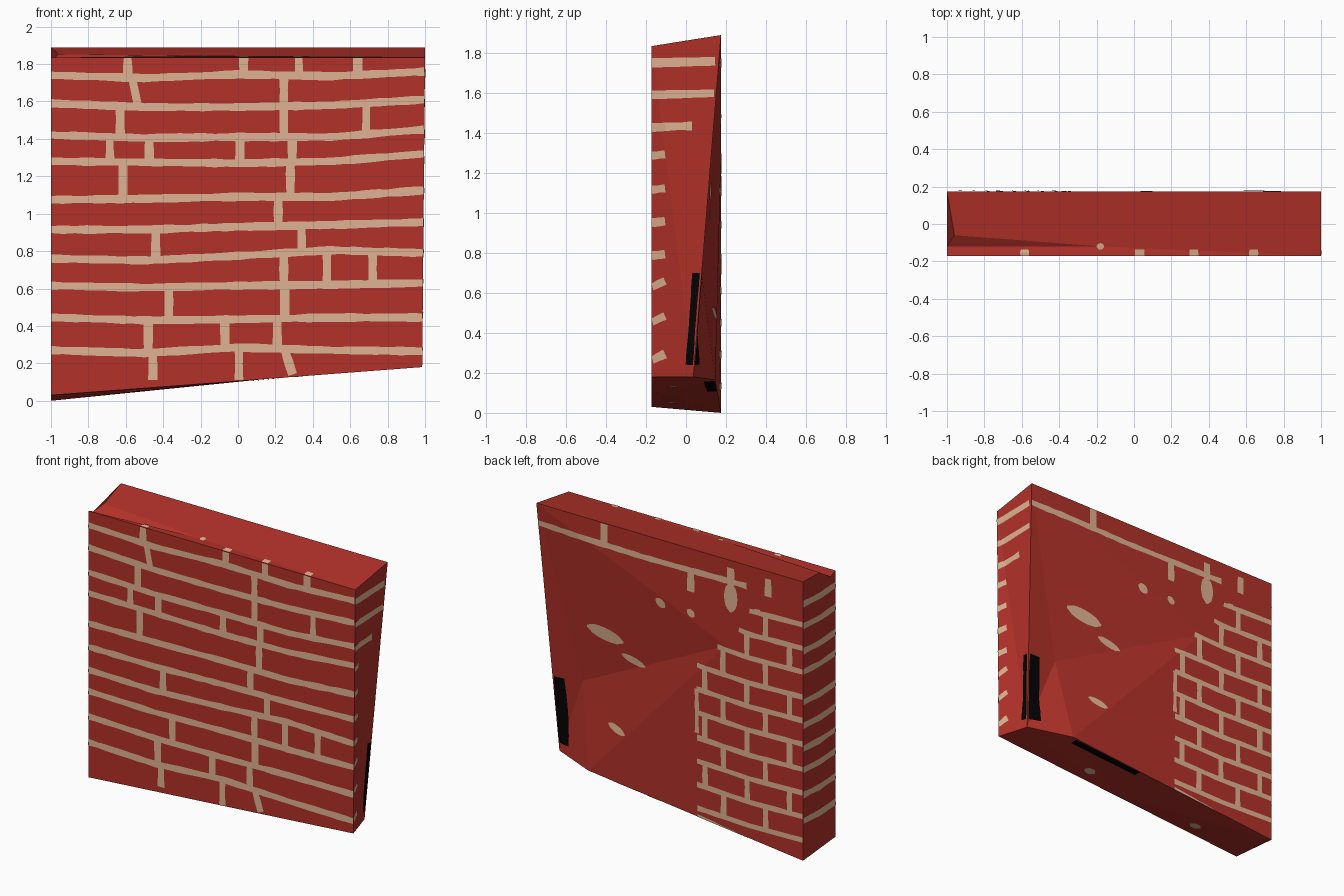
import bpy, bmesh, random
from mathutils import Vector
from mathutils.bvhtree import BVHTree

if "Cube" in bpy.data.objects:
    bpy.data.objects.remove(bpy.data.objects["Cube"])

random.seed(4)


def material(name, rgb):
    m = bpy.data.materials.new(name)
    m.diffuse_color = (*rgb, 1)
    m.use_nodes = True
    m.node_tree.nodes["Principled BSDF"].inputs["Base Color"].default_value = m.diffuse_color
    return m


BRICK = material("brick red", (0.45, 0.031, 0.022))
MORTAR = material("mortar tan", (0.74, 0.45, 0.29))
BLACK = material("hole black", (0.001, 0.001, 0.001))


def make_object(name, bm, mat):
    me = bpy.data.meshes.new(name)
    bm.to_mesh(me)
    me.materials.append(mat)
    ob = bpy.data.objects.new(name, me)
    bpy.context.collection.objects.link(ob)
    return ob


# Wall slab: slanted base, hollowed back corner, small step in the top
P = {
    'tlf': (-1, -.172, 1.835), 'trf': (1, -.172, 1.835),
    'trb': (1, .175, 1.89), 'tlb': (-1, .175, 1.89),
    'blf': (-1, -.172, .03), 'bmf': (0, -.172, .105), 'brf': (.985, -.172, .18),
    'blb': (-1, .175, 0), 'bmb': (.63, .147, .165), 'chip': (.923, .037, .18),
    'peak': (.723, .075, .72), 'mid': (-.42, .175, 1.3),
    'g2': (-1, -.12, 1.812), 'g3': (-.18, -.12, 1.843), 'dent': (-.96, -.06, 1.853),
}
FACES = ["tlf blf bmf brf trf", "tlf g2 dent tlb blb blf", "trf brf chip", "trf chip trb",
         "trb chip peak", "trb peak mid", "peak bmb mid", "peak chip bmb",
         "trb mid tlb", "mid blb tlb", "mid bmb blb",
         "tlf trf g3 g2", "g2 g3 dent", "trf trb g3", "g3 trb tlb", "g3 tlb dent",
         "blf blb bmf", "bmf blb bmb", "bmf bmb chip", "bmf chip brf"]
wall = bmesh.new()
vs = {k: wall.verts.new(c) for k, c in P.items()}
for f in FACES:
    wall.faces.new([vs[k] for k in f.split()])
bmesh.ops.recalc_face_normals(wall, faces=wall.faces)
make_object("brick_wall", wall, BRICK)
bmesh.ops.triangulate(wall, faces=wall.faces)
tree = BVHTree.FromBMesh(wall)

# For each side: outward direction and placing of flat (u, v) coordinates
SIDES = {
    'front': (Vector((0, -1, 0)), lambda u, v: Vector((u, -.172, v))),
    'back': (Vector((0, 1, 0)), lambda u, v: Vector((u, .175, v))),
    'right': (Vector((1, 0, 0)), lambda u, v: Vector((1, u, v))),
    'left': (Vector((-1, 0, 0)), lambda u, v: Vector((-1, u, v))),
    'top': (Vector((0, 0, 1)), lambda u, v: Vector((u, v, 1.86))),
    'under': (Vector((0, 0, -1)), lambda u, v: Vector((u, v, .1))),
}


def project(side, p):
    out, place = SIDES[side]
    q = place(*p)
    hit = tree.ray_cast(q + out, -out)[0]
    if hit is None or (hit - q).length > .4:
        hit = tree.find_nearest(q)[0]
    return hit + out * .003


def ribbon(bm, side, pts, width, shape=None):
    """Painted strip along pts, laid onto one side of the wall."""
    path = [Vector(pts[0])]
    for a, b in zip(pts, pts[1:]):
        a, b = Vector(a), Vector(b)
        n = max(6 if shape else 2, int((b - a).length / .06))
        path += [a.lerp(b, (i + 1) / n) for i in range(n)]
    prev = None
    for i, p in enumerate(path):
        d = (path[min(i + 1, len(path) - 1)] - path[max(i - 1, 0)]).normalized()
        side_dir = Vector((-d.y, d.x))
        w = width / 2 * random.uniform(.87, 1.13)
        if shape == 'blob':
            t = 2 * i / (len(path) - 1) - 1
            w = width / 2 * max(.15, (1 - t * t) ** .5)
        pair = [bm.verts.new(project(side, p + side_dir * s)) for s in (w, -w)]
        if prev:
            f = bm.faces.new((prev[0], prev[1], pair[1], pair[0]))
            f.normal_update()
            if f.normal.dot(SIDES[side][0]) < 0:
                f.normal_flip()
        prev = pair


# Front mortar: bed lines at x = -1, -.5, 0, .5, 1
ROWS = [(1.74, 1.725, 1.745, 1.735, 1.76), (1.59, 1.57, 1.57, 1.58, 1.61),
        (1.42, 1.405, 1.41, 1.41, 1.45), (1.28, 1.275, 1.27, 1.28, 1.32),
        (1.075, 1.08, 1.09, 1.09, 1.125), (.915, .915, .93, .94, .955),
        (.76, .75, .775, .805, .79), (.615, .605, .615, .62, .63),
        (.445, .43, .435, .445, .445), (.27, .255, .285, .27, .265)]
JOINTS = [(-.59, .03, .325, .64), (-.55, .245), (-.63, .245, .685),
          (-.685, -.475, .01, .29), (-.615, .28), (.215,), (-.44, .34),
          (.245, .475, .72), (-.37, .25), (-.48, -.07, .21), (-.455, .005, .27)]
# Joints that lean: (course, joint) -> half lean
LEAN = {(1, 0): .016, (10, 2): .022}


def row_z(i, x):
    if i < 0:
        return 1.832
    if i >= len(ROWS):
        return .14 if x > .1 else .11
    k = min(3, int((x + 1) * 2))
    t = (x + 1) * 2 - k
    return ROWS[i][k] * (1 - t) + ROWS[i][k + 1] * t


bm = bmesh.new()
for r in ROWS:
    xs = (-.998, -.5, 0, .5, .984 + .012 * r[4] / 1.8)
    ribbon(bm, 'front', list(zip(xs, r)), .042)
for i, xs in enumerate(JOINTS):
    for j, x in enumerate(xs):
        d = LEAN.get((i, j), 0)
        ribbon(bm, 'front', [(x - d, row_z(i - 1, x)), (x + d, row_z(i, x))], .046)
make_object("front_mortar", bm, MORTAR)

# Side mortar: full bands on the left, mostly short stubs on the right
bm = bmesh.new()
RIGHT = (1.755, 1.595, 1.432, 1.29, 1.12, .955, .79, .645, .47, .28)
for i, (r, z) in enumerate(zip(ROWS, RIGHT)):
    ribbon(bm, 'left', [(-.172, r[0]), (0, r[0] - .01), (.174, r[0])], .042)
    end = (.146, .14, .03)[i] if i < 3 else -.105
    tilt = .004 if i < 7 else .015
    ribbon(bm, 'right', [(-.171, z - tilt), (end, z + tilt)], .042)
make_object("side_mortar", bm, MORTAR)

# Back mortar: top course, brick patch on one side, stray blotches
bm = bmesh.new()
ribbon(bm, 'back', [(.992, 1.755), (.2, 1.74), (-.58, 1.75)], .04)
for x, z0, z1 in ((.49, 1.885, 1.75), (-.16, 1.74, 1.6), (-.46, 1.84, 1.66), (-.74, 1.84, 1.72)):
    ribbon(bm, 'back', [(x, z0), (x, z1)], .05)
BACK = [1.6, 1.44, 1.28, 1.11, .95, .79, .62, .46, .3, .14]


def patch_edge(z):
    return -.2 if z < 1.12 else -.2 - (z - 1.12) * 1.0


for i, z in enumerate(BACK):
    ribbon(bm, 'back', [(-.998, z), (-.6, z - .012), (patch_edge(z), z)], .036)
    if i < len(BACK) - 1:
        x = -.9 if i % 2 else -.72
        while x < patch_edge(z) + .02:
            ribbon(bm, 'back', [(x, z), (x, BACK[i + 1])], .04)
            x += .32
ribbon(bm, 'back', [(-.2, .95), (-.2, .65)], .03)
ribbon(bm, 'back', [(-.6, .03), (-.2, .09)], .02)
for x, z, l, w in ((.52, 1.11, .28, .09), (.07, 1.46, .07, .06), (-.16, 1.455, .05, .05),
                   (.31, .985, .18, .05), (.42, .5, .14, .05)):
    ribbon(bm, 'back', [(x - l / 2, z - .02), (x + l / 2, z + .02)], w, 'blob')
ribbon(bm, 'back', [(-.46, 1.74), (-.46, 1.54)], .1, 'blob')
make_object("back_mortar", bm, MORTAR)

# Mortar ends showing on the top and spots underneath
bm = bmesh.new()
for x in (-.585, .03, .32, .64):
    ribbon(bm, 'top', [(x, -.17), (x, -.137)], .045)
ribbon(bm, 'top', [(-.2, -.12), (-.16, -.12)], .035, 'blob')
for x in (.31, -.57):
    ribbon(bm, 'under', [(x - .04, -.07), (x + .04, -.07)], .06, 'blob')
make_object("top_and_base_mortar", bm, MORTAR)

# Black hollows at the hollowed corner and along the underside
bm = bmesh.new()
ribbon(bm, 'right', [(.016, .24), (.05, .7)], .036)
ribbon(bm, 'back', [(.876, .24), (.896, .7)], .08)
ribbon(bm, 'under', [(.6, .115), (.08, .13)], .05)
make_object("dark_hollows", bm, BLACK)
